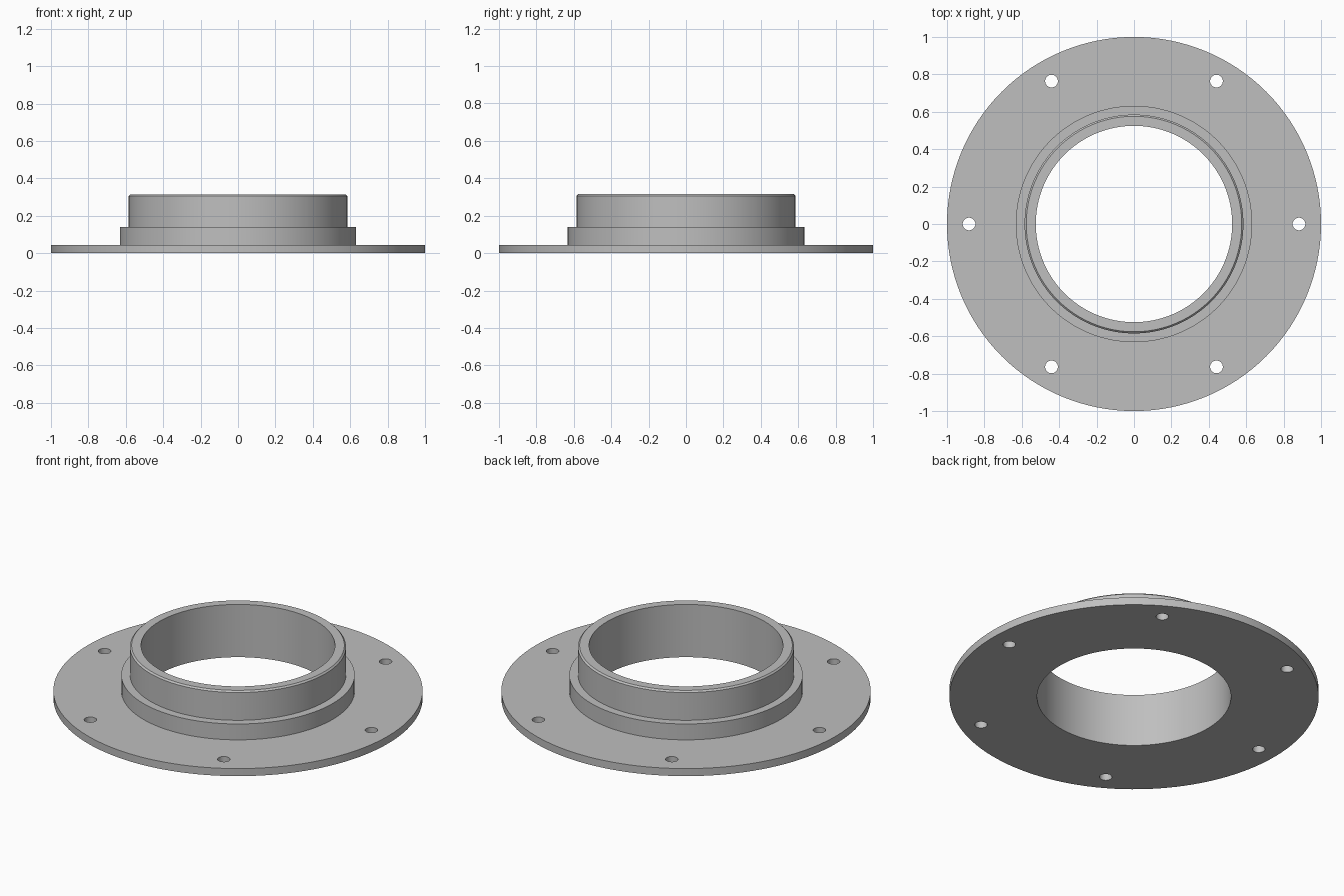
import bpy, bmesh
from math import cos, sin, tau, radians
from mathutils import Matrix, Vector

cube = bpy.data.objects.get("Cube")
if cube:
    bpy.data.objects.remove(cube, do_unlink=True)

SEGMENTS = 128
BORE, COLLAR, NECK = 0.525, 0.632, 0.585
FLANGE_TOP, COLLAR_TOP, NECK_TOP = 0.045, 0.14, 0.315
CHAMFER = 0.009
BOLT_CIRCLE, BOLT_RADIUS, BOLTS = 0.882, 0.034, 6

# Plain grey metal
metal = bpy.data.materials.new("grey metal")
metal.use_nodes = True
grey = (0.52, 0.52, 0.52, 1)
metal.diffuse_color = grey
metal.node_tree.nodes["Principled BSDF"].inputs["Base Color"].default_value = grey


def add_object(name, bm):
    bmesh.ops.recalc_face_normals(bm, faces=bm.faces)
    mesh = bpy.data.meshes.new(name)
    bm.to_mesh(mesh)
    bm.free()
    mesh.materials.append(metal)
    obj = bpy.data.objects.new(name, mesh)
    bpy.context.collection.objects.link(obj)
    return obj


def lathe(name, profile):
    """Revolve a closed (radius, height) outline about z."""
    bm = bmesh.new()
    verts = [bm.verts.new((r, 0, z)) for r, z in profile]
    edges = [bm.edges.new((v, verts[i - 1])) for i, v in enumerate(verts)]
    bmesh.ops.spin(bm, geom=verts + edges, cent=(0, 0, 0), axis=(0, 0, 1),
                   angle=tau, steps=SEGMENTS, use_merge=True)
    bmesh.ops.remove_doubles(bm, verts=bm.verts, dist=1e-5)
    return add_object(name, bm)


# Flange, stepped collar and chamfered neck turned as one piece
flange = lathe("flanged_collar", [
    (BORE, 0), (1, 0), (1, FLANGE_TOP),
    (COLLAR, FLANGE_TOP), (COLLAR, COLLAR_TOP),
    (NECK, COLLAR_TOP), (NECK, NECK_TOP - CHAMFER),
    (NECK - CHAMFER, NECK_TOP), (BORE, NECK_TOP)])

# Ring of bolt holes drilled through the flange
bm = bmesh.new()
for i in range(BOLTS):
    a = tau * i / BOLTS
    spot = Vector((cos(a), sin(a), 0)) * BOLT_CIRCLE
    bmesh.ops.create_cone(bm, cap_ends=True, segments=32, radius1=BOLT_RADIUS,
                          radius2=BOLT_RADIUS, depth=0.3,
                          matrix=Matrix.Translation(spot))
drill = add_object("bolt_hole_cutter", bm)
drill.hide_render = True

cut = flange.modifiers.new("bolt holes", 'BOOLEAN')
cut.operation = 'DIFFERENCE'
cut.solver = 'EXACT'
cut.object = drill

bpy.ops.object.select_all(action='DESELECT')
flange.select_set(True)
bpy.context.view_layer.objects.active = flange
bpy.ops.object.modifier_apply(modifier=cut.name)
bpy.data.objects.remove(drill, do_unlink=True)
bpy.ops.object.shade_smooth_by_angle(angle=radians(30))
